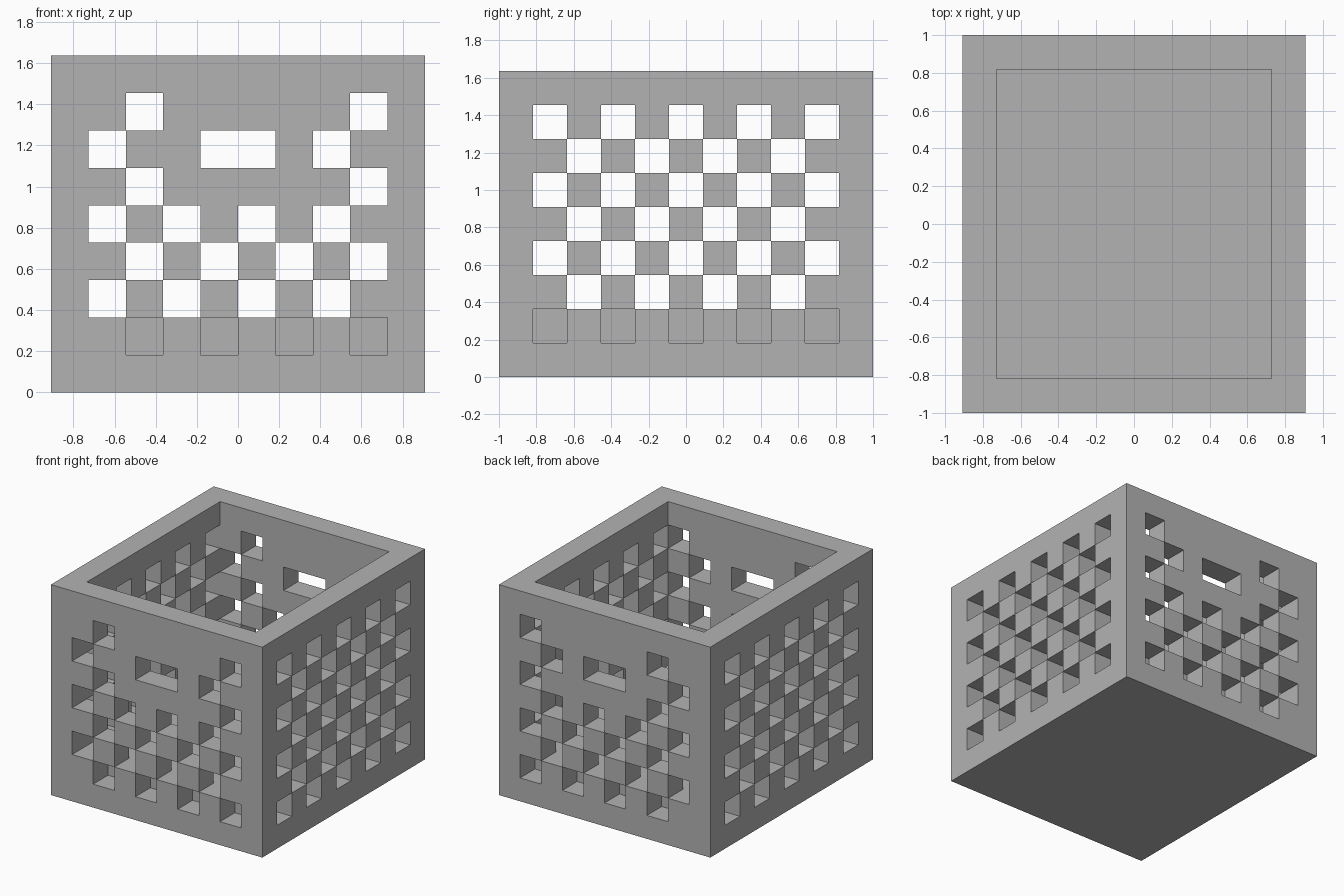
import bpy
import bmesh
from itertools import product
from mathutils import Vector

cube = bpy.data.objects.get("Cube")
if cube:
    bpy.data.objects.remove(cube, do_unlink=True)

# The basket is laid out on a grid of equal blocks
NX, NY, NZ = 10, 11, 9
CELL = 2 / NY
FLOOR = 2  # floor height in blocks

# Openings of the front and back walls, top row first
END_PATTERN = [
    "..........",
    "..o.....o.",
    ".o..oo.o..",
    "..o.....o.",
    ".o.o.o.o..",
    "..o.o.o.o.",
    ".o.o.o.o..",
    "..o.o.o.o.",
    "..........",
]


def is_solid(i, j, k):
    if not (0 <= i < NX and 0 <= j < NY and 0 <= k < NZ):
        return False
    on_end = j in (0, NY - 1)
    on_side = i in (0, NX - 1)
    if on_end and on_side:      # corner posts
        return True
    if on_end:                  # front and back walls
        return END_PATTERN[NZ - 1 - k][i] == "."
    if on_side:                 # chequered side walls
        return k in (0, NZ - 1) or (j + k) % 2 == 1
    return k < FLOOR            # thick floor


# Flat grey material
grey = bpy.data.materials.new("grey")
grey.use_nodes = True
colour = (0.45, 0.45, 0.45, 1)
grey.diffuse_color = colour
grey.node_tree.nodes["Principled BSDF"].inputs["Base Color"].default_value = colour

# Basket shell: one quad wherever a solid block meets an empty one
bm = bmesh.new()
origin = Vector((NX / 2, NY / 2, 0))
for cell in product(range(NX), range(NY), range(NZ)):
    if not is_solid(*cell):
        continue
    centre = Vector(cell) + Vector((0.5, 0.5, 0.5)) - origin
    for axis, sign in product(range(3), (-1, 1)):
        step = Vector((0, 0, 0))
        step[axis] = sign
        if is_solid(*(c + int(s) for c, s in zip(cell, step))):
            continue
        u = Vector((0, 0, 0))
        u[(axis + 1) % 3] = 0.5
        v = step.cross(u)
        mid = centre + step / 2
        corners = (mid - u - v, mid + u - v, mid + u + v, mid - u + v)
        bm.faces.new([bm.verts.new(p * CELL) for p in corners])
bmesh.ops.remove_doubles(bm, verts=bm.verts, dist=CELL / 100)

mesh = bpy.data.meshes.new("basket")
bm.to_mesh(mesh)
bm.free()
mesh.materials.append(grey)
basket = bpy.data.objects.new("basket", mesh)
bpy.context.collection.objects.link(basket)
